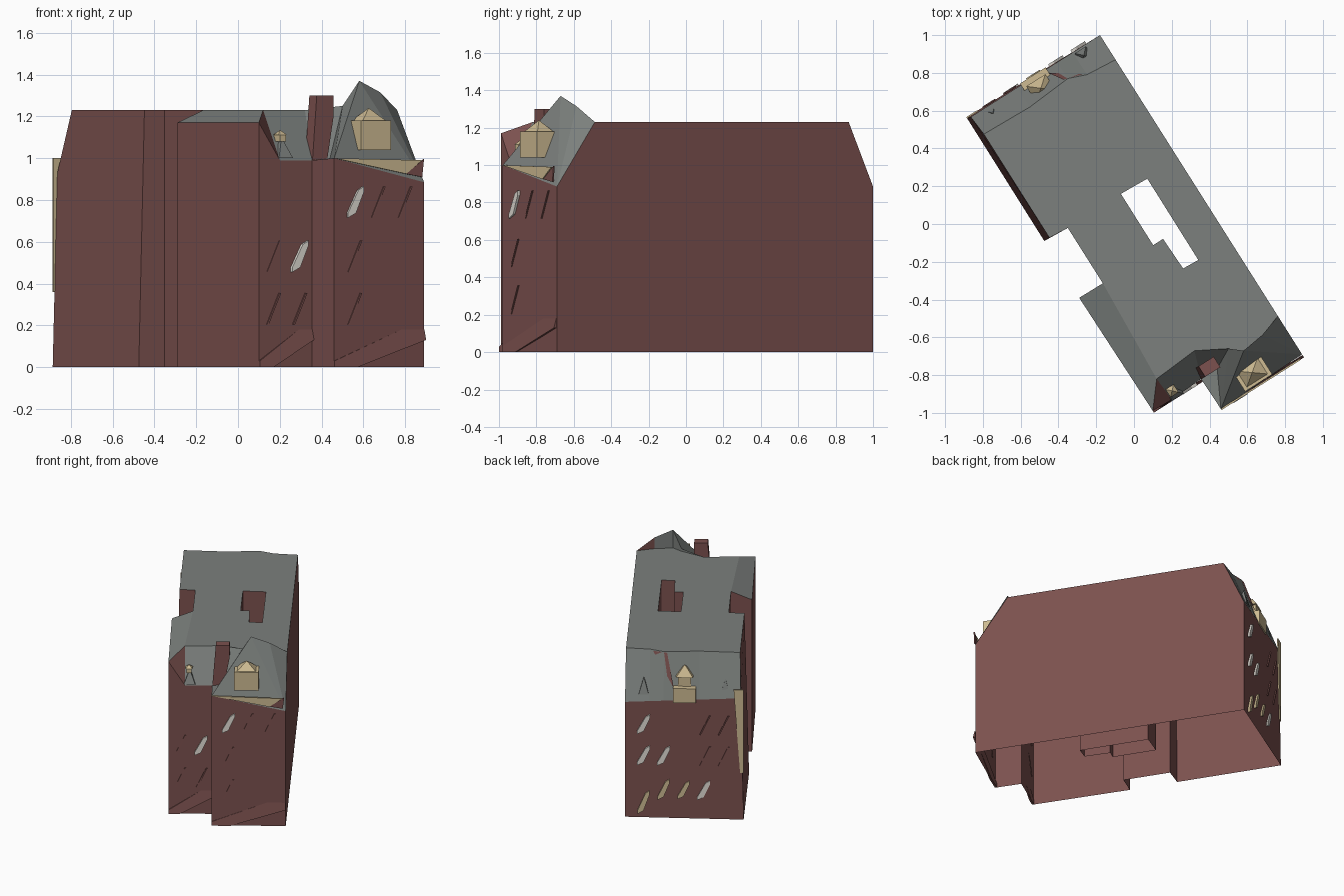
import bpy, bmesh
from mathutils import Vector

cube = bpy.data.objects.get("Cube")
if cube:
    bpy.data.objects.remove(cube, do_unlink=True)


def material(name, rgb):
    m = bpy.data.materials.new(name)
    m.use_nodes = True
    m.diffuse_color = (*rgb, 1)
    m.node_tree.nodes["Principled BSDF"].inputs["Base Color"].default_value = (*rgb, 1)
    return m


BRICK = material("brick_brown", (0.20, 0.082, 0.077))
SLATE = material("slate_grey", (0.20, 0.215, 0.205))
STONE = material("sandstone", (0.62, 0.50, 0.29))
WHITE = material("window_white", (0.76, 0.73, 0.67))

# Building axes: a runs along the long wall, b across, from the back corner
CORNER = Vector((-0.18, 1.0, 0))
ALONG = Vector((0.535, -0.845, 0))
ACROSS = Vector((-0.845, -0.535, 0))


def place(p):
    return CORNER + ALONG * p[0] + ACROSS * p[1] + Vector((0, 0, p[2]))


def finish(name, bm, mat):
    bmesh.ops.remove_doubles(bm, verts=bm.verts, dist=0.0005)
    bmesh.ops.recalc_face_normals(bm, faces=bm.faces)
    me = bpy.data.meshes.new(name)
    bm.to_mesh(me)
    bm.free()
    me.materials.append(mat)
    ob = bpy.data.objects.new(name, me)
    bpy.context.collection.objects.link(ob)
    return ob


def sheets(name, polys, mat):
    bm = bmesh.new()
    for poly in polys:
        bm.faces.new([bm.verts.new(place(p)) for p in poly])
    return finish(name, bm, mat)


def prism(name, outline, a0, a1, mat, taper=None):
    """Solid from a (b, z) outline between two a planes."""
    bm = bmesh.new()
    near = [bm.verts.new(place((a0, b, z))) for b, z in outline]
    far = [bm.verts.new(place((a1 if taper is None or z < taper else a0, b, z)))
           for b, z in outline]
    bm.faces.new(near)
    bm.faces.new(far)
    for i in range(len(near)):
        j = (i + 1) % len(near)
        bm.faces.new((near[i], near[j], far[j], far[i]))
    return finish(name, bm, mat)


def block(name, a0, a1, b, width, z0, z1, mat):
    w = width / 2
    return prism(name, [(b - w, z0), (b + w, z0), (b + w, z1), (b - w, z1)], a0, a1, mat)


def pyramid(name, a0, a1, b, width, z0, z1, mat):
    w = width / 2
    base = [(a0, b - w, z0), (a1, b - w, z0), (a1, b + w, z0), (a0, b + w, z0)]
    tip = ((a0 + a1) / 2, b, z1)
    return sheets(name, [base] + [(base[i], base[i - 1], tip) for i in range(4)], mat)


TOP, EAVE = 1.23, 0.885
# Footprint corners (a, b)
A, B, C, D, E = (0, 0), (2.0, 0), (2.015, 0.518), (1.824, 0.522), (1.83, 0.828)
F, G, H, I, J = (1.116, 0.837), (1.118, 0.69), (0.771, 0.69), (0.763, 0.832), (-0.01, 0.83)
court = [(0.769, 0.356), (0.776, 0.195), (1.284, 0.197), (1.279, 0.289),
         (1.09, 0.295), (1.09, 0.357)]

# Roof break points
back_ridge = [(0.154, 0), (0.14, 0.17), (0.103, 0.267), (0.123, 0.516), (0.114, 0.80)]
gable = [(1.76, 0), (1.80, 0.121), (1.818, 0.251), (1.766, 0.313), (1.679, 0.471)]
gable_z = [TOP, 1.315, 1.37, 1.25, TOP]
wing_top, wing_eave = (1.698, 0.72, TOP), (1.834, 0.711, 0.99)
j_eave = (0, 0.81, 0.93)
i_top = (0.763, 0.80)


def at(p, z):
    return (p[0], p[1], z)


def wall(p, q, zp, zq):
    return [at(p, 0), at(q, 0), at(q, zq), at(p, zp)]


# Outer walls, open underneath
sheets("outer_walls", [
    [at(A, 0), at(B, 0), at(B, EAVE), at(gable[0], TOP), at(back_ridge[0], TOP), at(A, EAVE)],
    wall(B, C, EAVE, 1.0),
    wall(C, D, 1.0, 0.99),
    [at(D, 0), at(E, 0), at(E, 1.17), wing_eave, at(D, 0.99)],
    wall(E, F, 1.17, 1.17),
    [at(F, 0), at(G, 0), at(G, TOP), at(F, 1.17)],
    wall(G, H, TOP, TOP),
    [at(H, 0), at(I, 0), at(i_top, TOP), at(H, TOP)],
    [at(I, 0), at(J, 0), j_eave, at(back_ridge[-1], TOP), at(i_top, TOP)],
    [at(J, 0), at(A, 0), at(A, EAVE), j_eave],
    [at(E, 1.17), wing_top, wing_eave],
], BRICK)
sheets("courtyard_walls", [wall(court[i - 1], court[i], TOP, TOP) for i in range(6)], BRICK)

# Flat roof around the courtyard
bm = bmesh.new()
edges = []
for loop in (back_ridge[::-1] + gable + [wing_top[:2], G, H, i_top], court):
    vs = [bm.verts.new(place(at(p, TOP))) for p in loop]
    edges += [bm.edges.new((vs[i - 1], vs[i])) for i in range(len(vs))]
bmesh.ops.triangle_fill(bm, use_beauty=True, use_dissolve=False, edges=edges)
finish("flat_roof", bm, SLATE)

# Back mansard
eave = [tuple(Vector(at(A, EAVE)).lerp(Vector(j_eave), p[1] / 0.80)) for p in back_ridge]
sheets("back_mansard", [[eave[i], eave[i + 1], at(back_ridge[i + 1], TOP), at(back_ridge[i], TOP)]
                        for i in range(4)], SLATE)

# Front mansard with its raised gable
peak = [at(p, z) for p, z in zip(gable, gable_z)]
ledge = (1.823, 0.42, 1.0)
c_top, b_top, d_top = at(C, 1.0), at(B, EAVE), at(D, 0.99)
sheets("front_mansard", [
    [wing_eave, d_top, peak[4], wing_top],
    [d_top, c_top, ledge],
    [c_top, ledge, peak[3]],
    [ledge, peak[3], peak[4], d_top],
    [c_top, peak[3], peak[2]],
    [c_top, peak[2], b_top],
    [b_top, peak[2], peak[1]],
    [b_top, peak[1], peak[0]],
    [at(F, 1.17), at(E, 1.17), wing_top, at(G, TOP)],
], SLATE)
for i, mat in enumerate((BRICK, SLATE, SLATE, SLATE)):
    foot = [at(gable[i + 1], TOP)] if i < 3 else []
    face = [peak[i], peak[i + 1]] + foot + ([at(gable[i], TOP)] if i else [])
    sheets(f"gable_back_{i + 1}", [face], mat)

# Brick fin between the two front bays
prism("brick_fin", [(0.522, 0.98), (0.44, 0.98), (0.402, 1.20), (0.402, 1.30), (0.497, 1.30)],
      1.826, 1.76, BRICK)

# Cornice over the front bay and corner strip at the back
prism("front_cornice", [(0.518, 1.0), (0.024, 0.99), (0.113, 0.925)], 2.012, 2.021, STONE)
prism("cornice_end", [(0.113, 0.925), (0.01, 0.995), (0.02, 0.91)], 2.008, 2.016, BRICK)
prism("corner_strip", [(0.76, 1.0), (0.83, 1.0), (0.83, 0.36), (0.805, 0.36)], -0.012, -0.004, STONE)


# Slanted windows; lean sets which way the top tips
def window(name, a, out, b, z, lean, mat, width=0.045, height=0.075):
    w, h = width * lean, height
    shape = [(-w, -0.7 * h), (-w, -h), (0, -0.7 * h), (w, 0.65 * h), (w, h), (0.3 * w, 0.75 * h)]
    prism(name, [(b + x, z + y) for x, y in shape], a, a + out, mat)


def sliver(name, a, out, b, z, lean):
    w = 0.04 * lean
    prism(name, [(b - w, z - 0.075), (b - 0.75 * w, z - 0.075), (b + w, z + 0.075),
                 (b + 0.75 * w, z + 0.075)], a, a + out, BRICK)


window("front_window_right", 2.008, 0.016, 0.40, 0.79, -1, WHITE)
window("front_window_left", 1.826, 0.016, 0.60, 0.53, -1, WHITE)
for n, (a, b, z) in enumerate([(2.004, 0.265, 0.79), (2.0, 0.11, 0.79), (2.008, 0.40, 0.53),
                               (2.008, 0.40, 0.28), (1.826, 0.744, 0.53),
                               (1.826, 0.744, 0.28), (1.826, 0.595, 0.28)]):
    sliver(f"front_blind_window_{n + 1}", a, 0.009, b, z, -1)
for n, (b, z) in enumerate([(0.13, 0.72), (0.13, 0.48), (0.27, 0.48), (0.55, 0.22)]):
    window(f"back_window_{n + 1}", 0, -0.016, b, z, 1, WHITE)
for n, (b, z) in enumerate([(0.13, 0.12), (0.27, 0.22), (0.41, 0.22)]):
    window(f"back_shop_window_{n + 1}", 0, -0.016, b, z, 1, STONE, 0.042, 0.09 - 0.01 * n)
for n, b in enumerate((0.56, 0.69)):
    for z in (0.72, 0.48):
        sliver(f"back_blind_window_{n + 1}_{int(z * 100)}", -0.004, -0.009, b, z, 1)

# Sloping plinths at the foot of the front bays
for name, a, b0, b1 in (("right_plinth", 2.004, 0.0, 0.518), ("left_plinth", 1.826, 0.522, 0.828)):
    d = b1 - b0
    prism(name, [(b1, 0), (b1, 0.03), (b0 + 0.25 * d, 0.18), (b0, 0.18), (b0, 0.13),
                 (b0 + 0.75 * d, 0)], a, a + 0.015, BRICK, taper=0.15)

# Large front dormer
block("front_dormer", 1.87, 2.005, 0.275, 0.17, 1.04, 1.18, STONE)
pyramid("front_dormer_cap", 1.89, 1.99, 0.275, 0.13, 1.18, 1.24, STONE)

# Small front dormer
pyramid("small_front_dormer", 1.76, 1.84, 0.68, 0.08, 1.0, 1.10, SLATE)
block("small_front_dormer_head", 1.77, 1.82, 0.685, 0.035, 1.08, 1.11, STONE)
pyramid("small_front_dormer_cap", 1.77, 1.82, 0.685, 0.05, 1.11, 1.135, STONE)

# Back dormer in stacked stages with a brick cheek
block("back_dormer_base", -0.01, 0.08, 0.415, 0.16, 0.89, 1.0, STONE)
block("back_dormer_upper", 0.03, 0.11, 0.415, 0.09, 1.0, 1.07, STONE)
pyramid("back_dormer_cap", 0.02, 0.12, 0.415, 0.12, 1.07, 1.15, STONE)
sheets("back_dormer_cheek", [[(0.125, 0.19, 1.225), (0.095, 0.29, 1.225), (0.02, 0.34, 0.99)]], BRICK)
for side, b in (("left", 0.13), ("right", 0.70)):
    pyramid(f"back_small_dormer_{side}", 0.01, 0.08, b, 0.07, 0.94, 1.06, SLATE)
